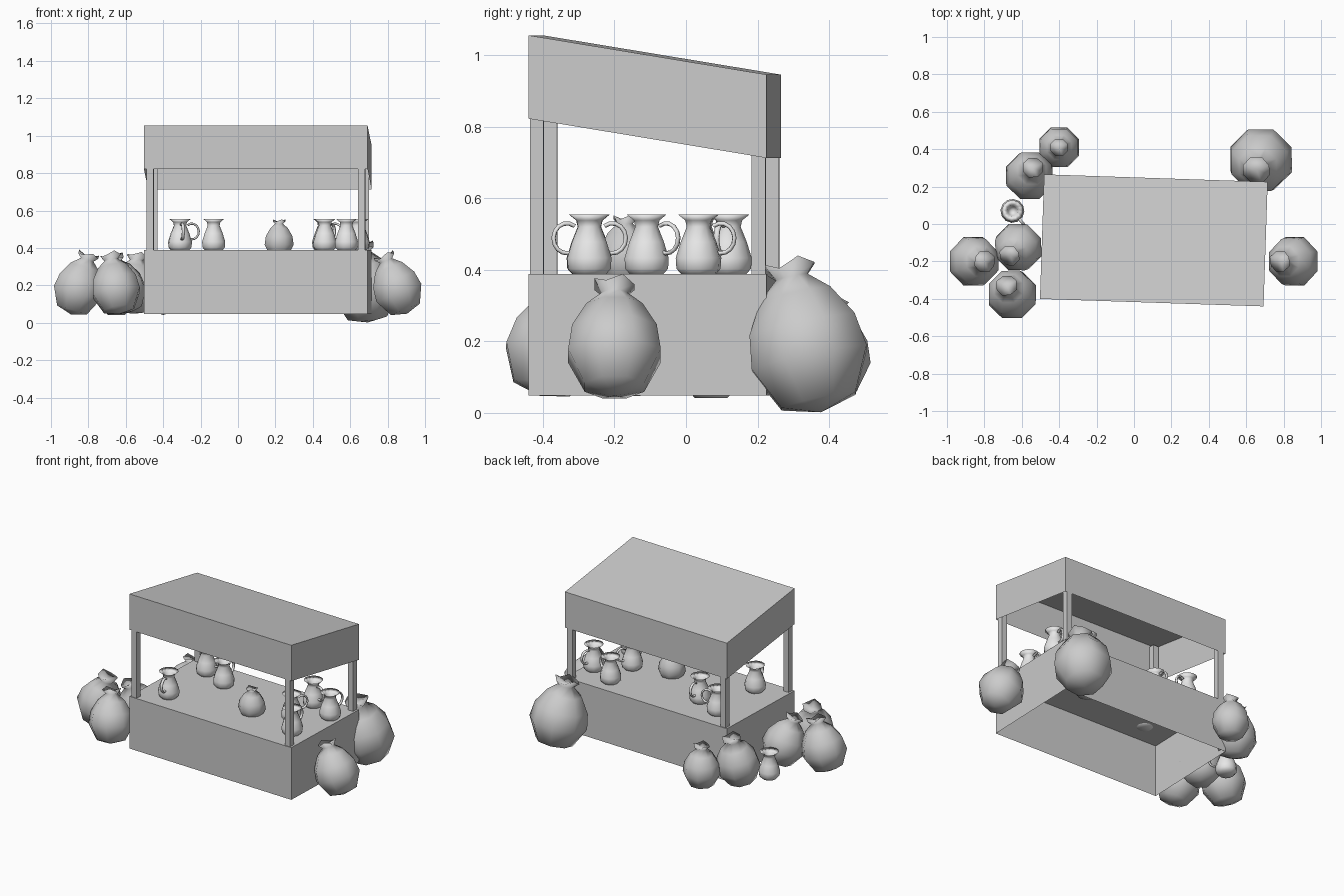
import bpy, bmesh, math
from mathutils import Vector, Matrix

cube = bpy.data.objects.get("Cube")
if cube:
    bpy.data.objects.remove(cube, do_unlink=True)


def make_material(name, value):
    mat = bpy.data.materials.new(name)
    mat.use_nodes = True
    color = (value, value, value, 1)
    mat.diffuse_color = color
    mat.node_tree.nodes["Principled BSDF"].inputs["Base Color"].default_value = color
    return mat


GREY = make_material("mid_grey", 0.6)
PALE = make_material("pale_grey", 0.8)


def finish(bm, name, mat, matrix, smooth=False):
    bmesh.ops.recalc_face_normals(bm, faces=bm.faces[:])
    for f in bm.faces:
        f.smooth = smooth
    mesh = bpy.data.meshes.new(name)
    bm.to_mesh(mesh)
    bm.free()
    mesh.materials.append(mat)
    obj = bpy.data.objects.new(name, mesh)
    bpy.context.scene.collection.objects.link(obj)
    obj.matrix_world = matrix
    return obj


def lathe(bm, profile, sides):
    """Revolve (radius, height) pairs; zero radius makes a pole."""
    rings = []
    for r, z in profile:
        if r == 0:
            rings.append([bm.verts.new((0, 0, z))] * sides)
        else:
            angles = [2 * math.pi * (i + 0.5) / sides for i in range(sides)]
            rings.append([bm.verts.new((r * math.cos(a), r * math.sin(a), z)) for a in angles])
    for low, high in zip(rings, rings[1:]):
        for i in range(sides):
            j = (i + 1) % sides
            corners = dict.fromkeys((low[i], low[j], high[j], high[i]))
            bm.faces.new(list(corners))
    return rings


# Stall frame, turned slightly
STALL = Matrix.Translation((0.106, -0.0875, 0)) @ Matrix.Rotation(math.radians(-1.92), 4, "Z")
HALF_X, HALF_Y = 0.598, 0.333


def box(name, center, size, open_bottom=False, slope=0.0):
    bm = bmesh.new()
    bmesh.ops.create_cube(bm, size=1)
    if open_bottom:
        low = [f for f in bm.faces if f.normal.z < -0.5]
        bmesh.ops.delete(bm, geom=low, context="FACES_ONLY")
    for v in bm.verts:
        v.co = Vector(c + s * k for c, s, k in zip(center, size, v.co))
        v.co.z += slope * v.co.y
    return finish(bm, name, GREY, STALL)


# Hollow counter and sloping hollow canopy
box("counter", (0, 0, 0.218), (2 * HALF_X, 2 * HALF_Y, 0.34), True)
box("canopy", (0, 0, 0.884), (2 * HALF_X, 2 * HALF_Y, 0.233), True, -0.165)

# Corner posts
for sx, side in ((-1, "right"), (1, "left")):
    for sy, end in ((-1, "front"), (1, "back")):
        top = 0.99 - sy * 0.05
        box(f"{end}_{side}_post", (sx * 0.566, sy * 0.31, (0.388 + top) / 2),
            (0.038, 0.038, top - 0.388))

# Tied sacks: heights are relative to the widest part
SACK = [(0, -0.12), (0.09, -0.095), (0.14, 0), (0.128, 0.075), (0.085, 0.145),
        (0.038, 0.185), (0.06, 0.212), (0, 0.2)]


def sack(name, x, y, z, scale, lean=(0, 0)):
    bm = bmesh.new()
    rings = lathe(bm, SACK, 8)
    # Uneven cloth at the mouth
    for i, v in enumerate(rings[-2]):
        v.co.z += 0.012 * math.cos(i * 2.1)
    lean = Vector((lean[0], lean[1], 0))
    tilt = math.atan2(lean.length, 0.2 * scale)
    axis = Vector((0, 0, 1)).cross(lean) if lean.length else Vector((1, 0, 0))
    matrix = (Matrix.Translation((x, y, z)) @ Matrix.Rotation(tilt, 4, axis)
              @ Matrix.Scale(scale, 4))
    finish(bm, name, GREY, matrix, True)


sack("side_sack_left", 0.86, -0.2, 0.16, 1.0, (-0.08, 0))
sack("large_back_sack", 0.68, 0.345, 0.15, 1.27, (-0.025, -0.055))
sack("outer_sack", -0.86, -0.2, 0.16, 1.0, (0.06, 0))
sack("front_sack", -0.65, -0.38, 0.16, 0.98, (-0.03, 0.05))
sack("inner_sack", -0.615, -0.12, 0.16, 0.95, (-0.05, -0.05))
sack("rear_sack", -0.56, 0.255, 0.16, 0.96, (0.02, 0.045))
sack("small_rear_sack", -0.4, 0.41, 0.14, 0.82)
sack("counter_sack", 0.22, -0.17, 0.418, 0.6)

# Jugs with flared rims, hollow necks and looped handles
JUG = [(0, -0.004), (0.045, -0.004), (0.062, 0.015), (0.064, 0.045), (0.05, 0.09),
       (0.033, 0.132), (0.037, 0.15), (0.058, 0.167), (0.03, 0.15), (0.025, 0.13), (0, 0.1)]


def jug(name, x, y, z, turn):
    bm = bmesh.new()
    lathe(bm, JUG, 12)
    steps, sides = 10, 6
    rings = []
    for s in range(steps + 1):
        a = math.radians(125 - 245 * s / steps)
        out = Vector((math.cos(a), 0, math.sin(a)))
        center = Vector((0.064, 0, 0.1)) + Vector((0.038 * out.x, 0, 0.042 * out.z))
        ring = []
        for k in range(sides):
            b = 2 * math.pi * k / sides
            offset = out * 0.006 * math.cos(b) + Vector((0, 0.009 * math.sin(b), 0))
            ring.append(bm.verts.new(center + offset))
        rings.append(ring)
    for p, q in zip(rings, rings[1:]):
        for k in range(sides):
            n = (k + 1) % sides
            bm.faces.new((p[k], p[n], q[n], q[k]))
    matrix = Matrix.Translation((x, y, z)) @ Matrix.Rotation(math.radians(turn), 4, "Z")
    finish(bm, name, PALE, matrix, True)


TOP = 0.388
jug("jug_front_right", -0.31, -0.27, TOP, -80)
jug("jug_back_right", -0.31, 0.12, TOP, 10)
jug("jug_back_middle", -0.13, 0.04, TOP, 90)
jug("jug_back_left", 0.46, 0.12, TOP, -20)
jug("jug_middle_left", 0.465, -0.11, TOP, 60)
jug("jug_front_left", 0.58, -0.27, TOP, 90)
jug("jug_end_left", 0.64, 0.035, TOP, 80)
jug("ground_jug", -0.65, 0.07, 0.045, -50)
